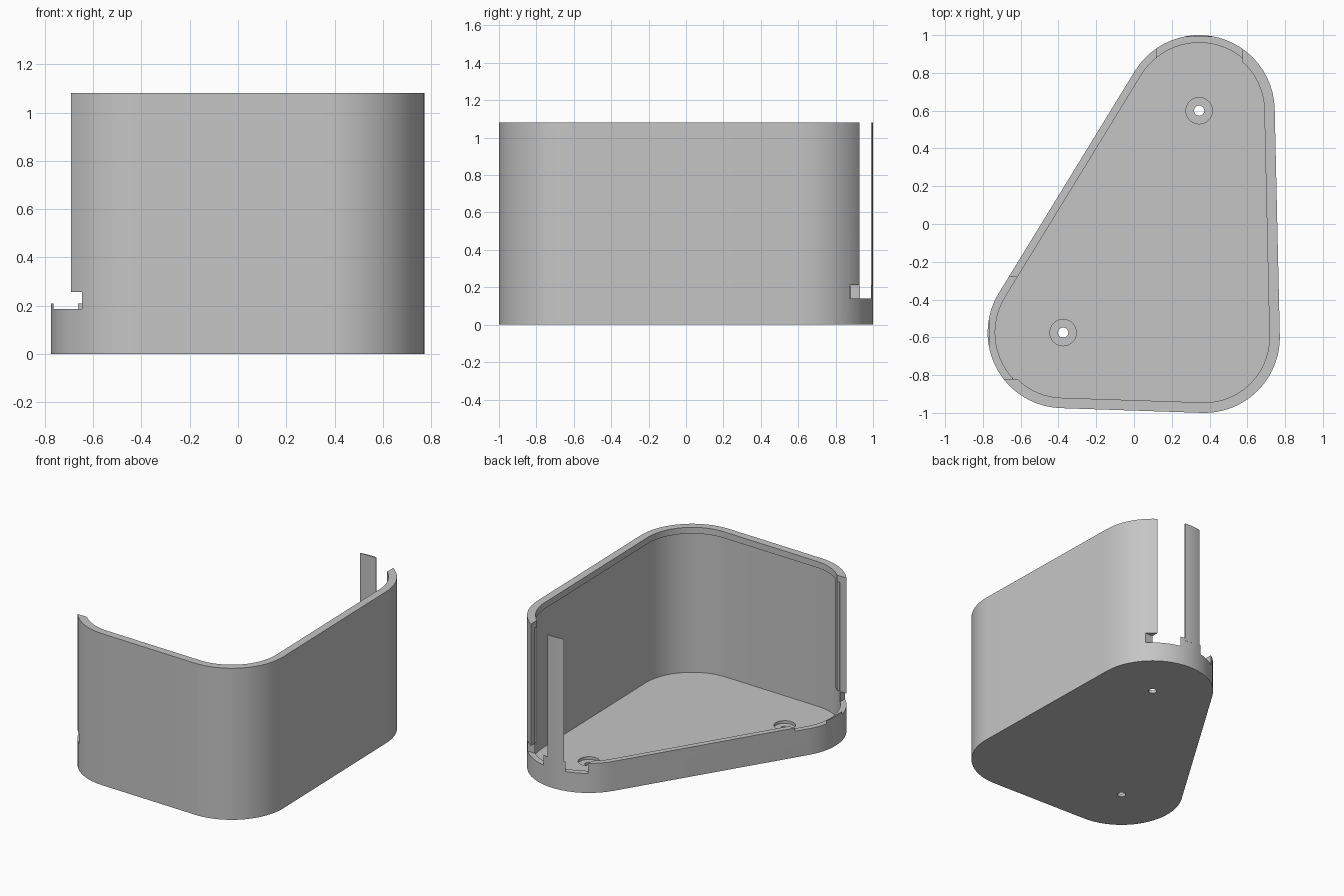
import bpy, bmesh
from math import atan2, cos, sin, pi, radians, sqrt
from mathutils import Vector

cube = bpy.data.objects.get("Cube")
if cube:
    bpy.data.objects.remove(cube, do_unlink=True)

mat = bpy.data.materials.new("plain grey")
mat.use_nodes = True
grey = (0.56, 0.56, 0.56, 1)
mat.diffuse_color = grey
mat.node_tree.nodes["Principled BSDF"].inputs["Base Color"].default_value = grey

# Corner centres, counterclockwise
FRONT_LOW = Vector((-0.375, -0.575))
FRONT_HIGH = Vector((0.372, -0.6))
BACK = Vector((0.345, 0.6))
CORNERS = [FRONT_LOW, FRONT_HIGH, BACK]
HEIGHT, RIM, FLOOR = 1.08, 0.21, 0.04


def arc(c, r, a0, a1, n=24):
    return [(c.x + r * cos(a0 + (a1 - a0) * i / n),
             c.y + r * sin(a0 + (a1 - a0) * i / n)) for i in range(n + 1)]


def rounded_triangle(r):
    pts = []
    for i, c in enumerate(CORNERS):
        d0 = c - CORNERS[i - 1]
        d1 = CORNERS[(i + 1) % 3] - c
        a0 = atan2(d0.y, d0.x) - pi / 2
        a1 = atan2(d1.y, d1.x) - pi / 2
        while a1 < a0:
            a1 += 2 * pi
        pts += arc(c, r, a0, a1)
    return pts


def prism(name, pts, z0, z1):
    bm = bmesh.new()
    face = bm.faces.new([bm.verts.new((x, y, z0)) for x, y in pts])
    ext = bmesh.ops.extrude_face_region(bm, geom=[face])
    for v in ext["geom"]:
        if isinstance(v, bmesh.types.BMVert):
            v.co.z = z1
    bmesh.ops.recalc_face_normals(bm, faces=bm.faces)
    me = bpy.data.meshes.new(name)
    bm.to_mesh(me)
    bm.free()
    me.materials.append(mat)
    ob = bpy.data.objects.new(name, me)
    bpy.context.collection.objects.link(ob)
    return ob


def box(x0, x1, y0, y1, z0, z1):
    return prism("cutter", [(x0, y0), (x1, y0), (x1, y1), (x0, y1)], z0, z1)


def activate(ob):
    bpy.ops.object.select_all(action="DESELECT")
    ob.select_set(True)
    bpy.context.view_layer.objects.active = ob


def cut(ob, cutter):
    activate(ob)
    cutter.hide_render = True
    m = ob.modifiers.new("cut", "BOOLEAN")
    m.operation, m.solver, m.object = "DIFFERENCE", "EXACT", cutter
    bpy.ops.object.modifier_apply(modifier=m.name)
    bpy.data.objects.remove(cutter, do_unlink=True)


def smooth(ob):
    activate(ob)
    bpy.ops.object.shade_smooth_by_angle(angle=radians(25))


# Shell: floor and wall, hollowed with a narrower lip along the top
shell = prism("shell", rounded_triangle(0.4), 0, HEIGHT)
cut(shell, prism("cutter", rounded_triangle(0.36), FLOOR, HEIGHT - 0.045))
cut(shell, prism("cutter", rounded_triangle(0.345), HEIGHT - 0.1, HEIGHT + 0.1))

# Open long side above the low rim
cut(shell, prism("cutter", [(0.575, 2), (-2, 2), (-2, -0.82), (-0.4, -0.82),
                            (0.575, 0.6)], RIM, 2))

# Notches at both ends of the opening, leaving thin outer tabs
cut(shell, box(-0.765, -0.645, -0.92, -0.28, 0.187, 0.257))
cut(shell, box(-0.7, -0.6, -0.8, -0.28, 0.187, 0.257))
cut(shell, box(0.12, 0.66, 0.875, 0.99, 0.139, 0.212))

# Counterbored screw holes in the floor
for c in (BACK, FRONT_LOW):
    for r, z in ((0.07, 0.02), (0.027, -0.1)):
        cut(shell, prism("cutter", arc(c, r, 0, 2 * pi * 31 / 32, 31), z, 0.1))
smooth(shell)

# Thicker strips at the wall ends
for name, c, a0, a1, z in (("front_end_strip", FRONT_LOW, 225.2, 232, 0.257),
                           ("back_end_strip", BACK, 41, 48.2, 0.212)):
    a0, a1 = radians(a0), radians(a1)
    ring = arc(c, 0.375, a0, a1, 4) + arc(c, 0.345, a1, a0, 4)
    smooth(prism(name, ring, z, HEIGHT - 0.03))

# Thin upright post on the back tab
x0, x1 = 0.268, 0.395
top = [x0 + (x1 - x0) * i / 8 for i in range(9)]
edge = [(x, BACK.y + sqrt(0.4 ** 2 - (x - BACK.x) ** 2)) for x in top]
smooth(prism("post", [(x1, 0.989), (x0, 0.989)] + edge, RIM - 0.02, HEIGHT))
